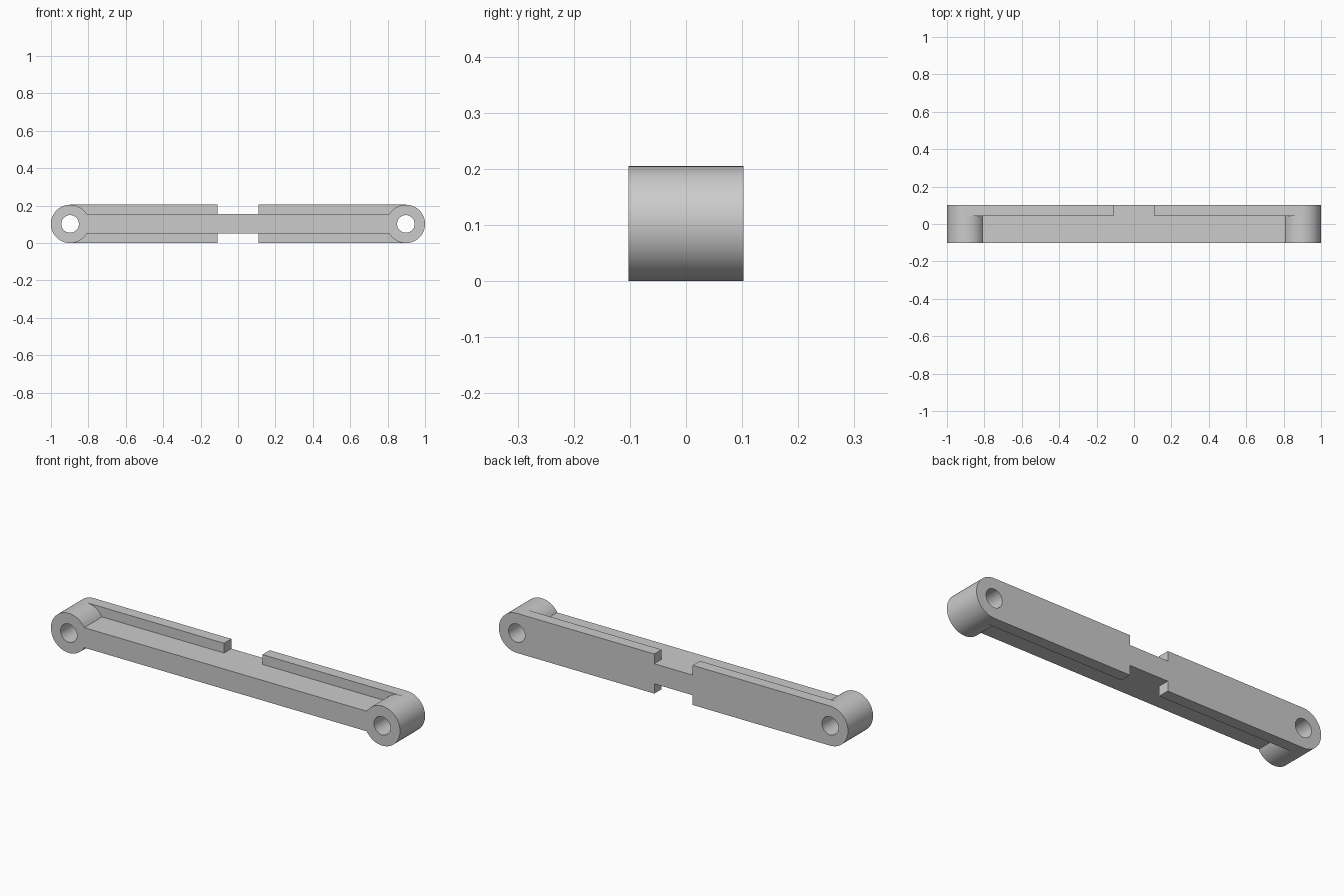
import bpy, bmesh
from math import sin, cos, pi, asin, radians
from mathutils import Matrix, Vector

if "Cube" in bpy.data.objects:
    bpy.data.objects.remove(bpy.data.objects["Cube"])

R = 0.1025           # hub radius, also half the depth
HUB_X = 1 - R        # hub centre
HOLE = 0.047         # pin hole radius
WEB = 0.052          # half height of the bar
STEP_Y = 0.043       # where the flange begins
GAP = 0.11           # half width of the notch in the flange

grey = bpy.data.materials.new("light grey")
grey.use_nodes = True
color = (0.6, 0.6, 0.6, 1)
grey.diffuse_color = color
grey.node_tree.nodes["Principled BSDF"].inputs["Base Color"].default_value = color


def arc(radius, start, end, steps):
    """Points on an arc around the right hub."""
    angles = [start + (end - start) * i / steps for i in range(steps + 1)]
    return [(HUB_X + radius * cos(a), radius * sin(a)) for a in angles]


def mirrored(points):
    """Complete a right half outline with its left half."""
    return points + [(-x, z) for x, z in reversed(points)]


def plate(name, outline, y_min, y_max):
    """Extrude an outline with both pin holes along y."""
    curve = bpy.data.curves.new(name, 'CURVE')
    curve.dimensions = '2D'
    curve.fill_mode = 'BOTH'
    curve.extrude = (y_max - y_min) / 2
    hole = arc(HOLE, 0, 2 * pi, 48)[:-1]
    for points in (outline, hole, [(-x, z) for x, z in hole]):
        spline = curve.splines.new('POLY')
        spline.points.add(len(points) - 1)
        for p, (x, z) in zip(spline.points, points):
            p.co = (x, z, 0, 1)
        spline.use_cyclic_u = True
    helper = bpy.data.objects.new(name + "_outline", curve)
    bpy.context.collection.objects.link(helper)
    graph = bpy.context.evaluated_depsgraph_get()
    mesh = bpy.data.meshes.new_from_object(helper.evaluated_get(graph))
    bpy.data.objects.remove(helper)

    # stand the plate upright and weld its rims
    mesh.transform(Matrix.Translation(Vector((0, (y_min + y_max) / 2, R)))
                   @ Matrix.Rotation(pi / 2, 4, 'X'))
    bm = bmesh.new()
    bm.from_mesh(mesh)
    bmesh.ops.remove_doubles(bm, verts=bm.verts, dist=1e-5)
    bmesh.ops.recalc_face_normals(bm, faces=bm.faces)
    bm.to_mesh(mesh)
    bm.free()
    mesh.materials.clear()
    mesh.materials.append(grey)
    obj = bpy.data.objects.new(name, mesh)
    bpy.context.collection.objects.link(obj)
    bpy.ops.object.select_all(action='DESELECT')
    obj.select_set(True)
    bpy.context.view_layer.objects.active = obj
    bpy.ops.object.shade_smooth_by_angle(angle=radians(30))
    return obj


# Front layer: narrow bar between two round hubs
neck = pi - asin(WEB / R)
plate("bar_and_hubs", mirrored(arc(R, -neck, neck, 72)), -R, STEP_Y)

# Back layer: full height flange with rounded ends, notched in the middle
flange = [(GAP, -WEB), (GAP, -R)] + arc(R, -pi / 2, pi / 2, 48) + [(GAP, R), (GAP, WEB)]
plate("notched_flange", mirrored(flange), STEP_Y, R)
